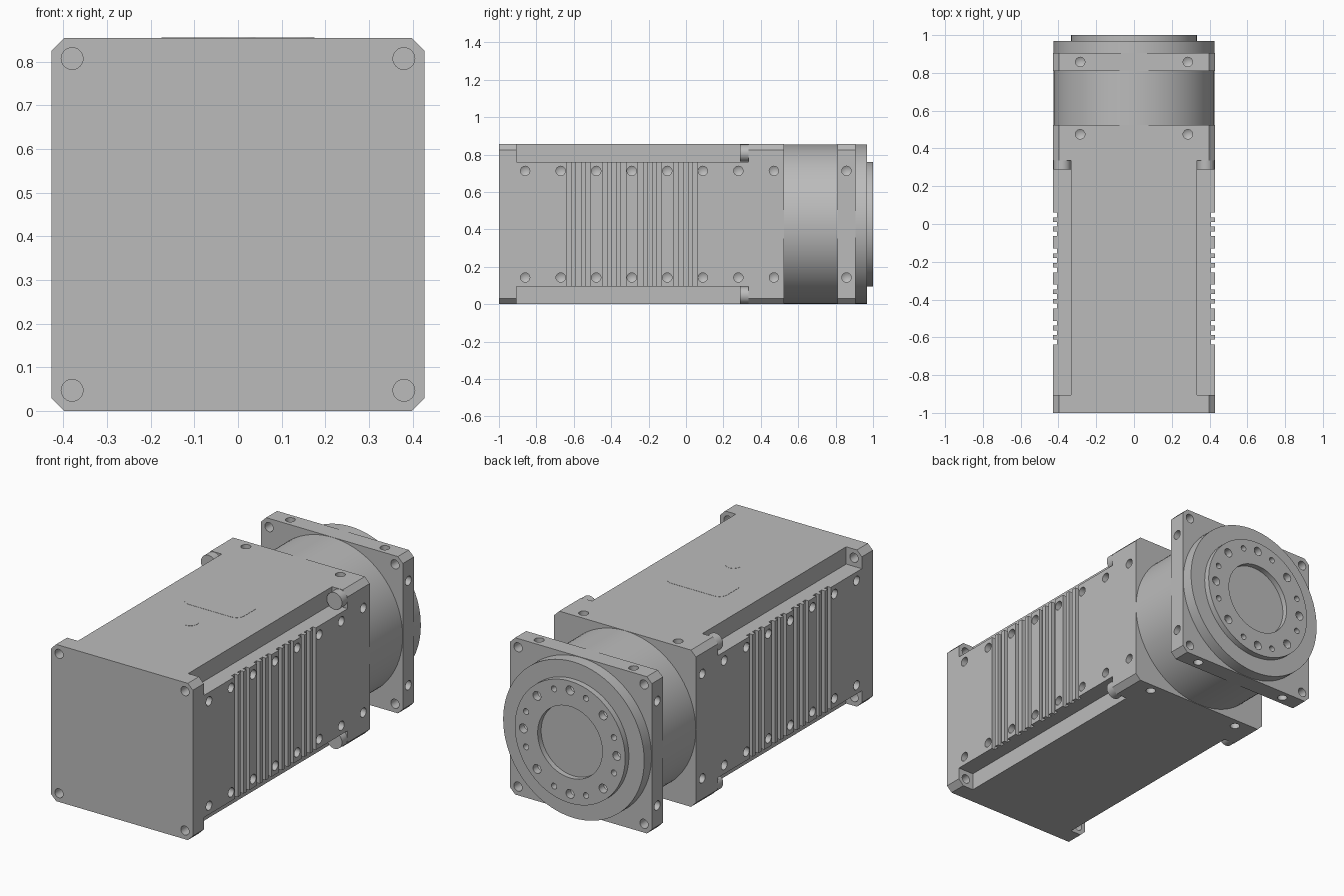
import bpy, bmesh, math
from math import cos, sin, pi, radians
from mathutils import Matrix, Vector

if "Cube" in bpy.data.objects:
    bpy.data.objects.remove(bpy.data.objects["Cube"])

H = 0.4275                      # half width of the square section
UP = Vector((0, 0, H))          # centre line height
BOLT = 0.38                     # corner bolt offset
SIDE = 0.285                    # side screw offset
SIGNS = (-1, 1)
CORNERS = [(sx, sz) for sx in SIGNS for sz in SIGNS]
BACK = Vector((0, 1, 0))

grey = bpy.data.materials.new("machined grey")
grey.use_nodes = True
grey.diffuse_color = (0.5, 0.5, 0.5, 1)
grey.node_tree.nodes["Principled BSDF"].inputs["Base Color"].default_value = (0.5, 0.5, 0.5, 1)


def finish(bm, name):
    """Turn a bmesh into an object raised to the centre line."""
    bmesh.ops.recalc_face_normals(bm, faces=bm.faces)
    bmesh.ops.translate(bm, verts=bm.verts, vec=UP)
    mesh = bpy.data.meshes.new(name)
    bm.to_mesh(mesh)
    bm.free()
    mesh.materials.append(grey)
    obj = bpy.data.objects.new(name, mesh)
    bpy.context.collection.objects.link(obj)
    return obj


def add_box(bm, centre, size):
    bmesh.ops.create_cube(bm, size=1, matrix=Matrix.Translation(centre) @ Matrix.Diagonal((*size, 1)))


def add_lathe(bm, profile, pos, direction, steps=24):
    """Spin (radius, height) points around a direction."""
    verts = [bm.verts.new((r, 0, h)) for r, h in profile]
    edges = [bm.edges.new(pair) for pair in zip(verts, verts[1:])]
    old = set(bm.verts) - set(verts)
    bmesh.ops.spin(bm, geom=verts + edges, axis=(0, 0, 1), cent=(0, 0, 0), angle=2 * pi, steps=steps)
    new = [v for v in bm.verts if v not in old]
    bmesh.ops.remove_doubles(bm, verts=new, dist=1e-5)
    new = [v for v in bm.verts if v not in old]
    turn = Vector(direction).to_track_quat('Z', 'Y').to_matrix().to_4x4()
    bmesh.ops.transform(bm, verts=new, matrix=Matrix.Translation(pos) @ turn)


def add_drill(bm, pos, direction, r=0.025, depth=0.04):
    """Drill shape with a conical tip, entering at pos."""
    add_lathe(bm, [(0, 0.02), (r, 0.02), (r, -depth), (0, -depth - 0.6 * r)], pos, direction)


def add_through(bm, x, z, y0, y1):
    add_lathe(bm, [(0, 0), (0.025, 0), (0.025, y1 - y0), (0, y1 - y0)], (x, y0, z), BACK)


def add_prism(bm, points, start, sweep):
    face = bm.faces.new([bm.verts.new(Vector(p) + Vector(start)) for p in points])
    out = bmesh.ops.extrude_face_region(bm, geom=[face])["geom"]
    bmesh.ops.translate(bm, verts=[v for v in out if isinstance(v, bmesh.types.BMVert)], vec=sweep)


def chamfered_block(name, y0, y1, c=0.03):
    ring = [(H, H - c), (H - c, H), (c - H, H), (-H, H - c),
            (-H, c - H), (c - H, -H), (H - c, -H), (H, c - H)]
    bm = bmesh.new()
    add_prism(bm, [(x, 0, z) for x, z in ring], (0, y0, 0), (0, y1 - y0, 0))
    return finish(bm, name)


def cut(obj, bm):
    """Subtract a bmesh and discard the cutter."""
    cutter = finish(bm, "cutter")
    cutter.hide_render = True
    mod = obj.modifiers.new("cut", 'BOOLEAN')
    mod.operation, mod.solver, mod.object = 'DIFFERENCE', 'EXACT', cutter
    bpy.context.view_layer.objects.active = obj
    bpy.ops.object.modifier_apply(modifier=mod.name)
    bpy.data.objects.remove(cutter)


def smooth(obj):
    bpy.ops.object.select_all(action='DESELECT')
    obj.select_set(True)
    bpy.context.view_layer.objects.active = obj
    bpy.ops.object.shade_smooth_by_angle(angle=radians(28))


def drill_sides(bm, y_sides, y_top):
    """Screw holes on left, right, top and bottom faces."""
    for s, t in CORNERS:
        for y in y_sides:
            add_drill(bm, (s * H, y, t * SIDE), (s, 0, 0))
        add_drill(bm, (t * SIDE, y_top, s * H), (0, 0, s))


# Housing: square block with long corner channels
housing = chamfered_block("housing", -1, 0.525)
bm = bmesh.new()
for sx, sz in CORNERS:
    add_box(bm, (sx * 0.433, -0.285, sz * 0.433), (0.2, 1.24, 0.2))
cut(housing, bm)

# Cooling grooves, screw holes and corner bolt holes
bm = bmesh.new()
for s in SIGNS:
    for group in range(4):
        for k in (-1, 0, 1):
            y = -0.575 + group * 0.191 + k * 0.05
            add_box(bm, (s * (H + 0.01), y, 0), (0.06, 0.025, 0.72))
drill_sides(bm, [-0.86 + 0.19 * i for i in range(8)], 0.475)
for sx, sz in CORNERS:
    add_through(bm, sx * BOLT, sz * BOLT, -1.05, -0.88)
cut(housing, bm)
smooth(housing)

# Bolt heads at the rear end of the channels
bm = bmesh.new()
for sx, sz in CORNERS:
    add_lathe(bm, [(0, 0), (0.046, 0), (0.046, 0.06), (0, 0.06)], (sx * BOLT, 0.288, sz * BOLT), BACK, 32)
smooth(finish(bm, "bolt_heads"))

# Round neck
bm = bmesh.new()
add_lathe(bm, [(0, 0), (H - 0.001, 0), (H - 0.001, 0.31), (0, 0.31)], (0, 0.51, 0), BACK, 96)
smooth(finish(bm, "neck"))

# Mounting flange
flange = chamfered_block("flange", 0.81, 0.905)
bm = bmesh.new()
drill_sides(bm, [0.858], 0.858)
for sx, sz in CORNERS:
    add_through(bm, sx * BOLT, sz * BOLT, 0.75, 0.95)
cut(flange, bm)
smooth(flange)

# Output disc with raised ring, recess and bolt circle
bm = bmesh.new()
add_lathe(bm, [(0, 0.89), (H - 0.002, 0.89), (H - 0.002, 0.968), (0.333, 0.968), (0.333, 1),
               (0.195, 1), (0.195, 0.97), (0, 0.97)], (0, 0, 0), BACK, 96)
disc = finish(bm, "output_disc")
bm = bmesh.new()
for quarter in range(4):
    for angle, r in ((0, 0.024), (20, 0.016), (45, 0.024), (70, 0.016)):
        a = radians(angle + 90 * quarter)
        add_drill(bm, (0.282 * cos(a), 1, 0.282 * sin(a)), BACK, r)
cut(disc, bm)
smooth(disc)

# Thin cover and plug plates on top
bm = bmesh.new()
outline = []
for i, (sx, sy) in enumerate(((1, 1), (-1, 1), (-1, -1), (1, -1))):
    for step in range(6):
        a = (i + step / 5) * pi / 2
        outline.append((sx * 0.13 + 0.045 * cos(a), -0.15 + sy * 0.047 + 0.045 * sin(a), 0))
add_prism(bm, outline, (0, 0, H - 0.004), (0, 0, 0.005))
add_lathe(bm, [(0, -0.004), (0.04, -0.004), (0.04, 0.001), (0, 0.001)], (0, -0.41, H), (0, 0, 1), 32)
finish(bm, "top_plates")
